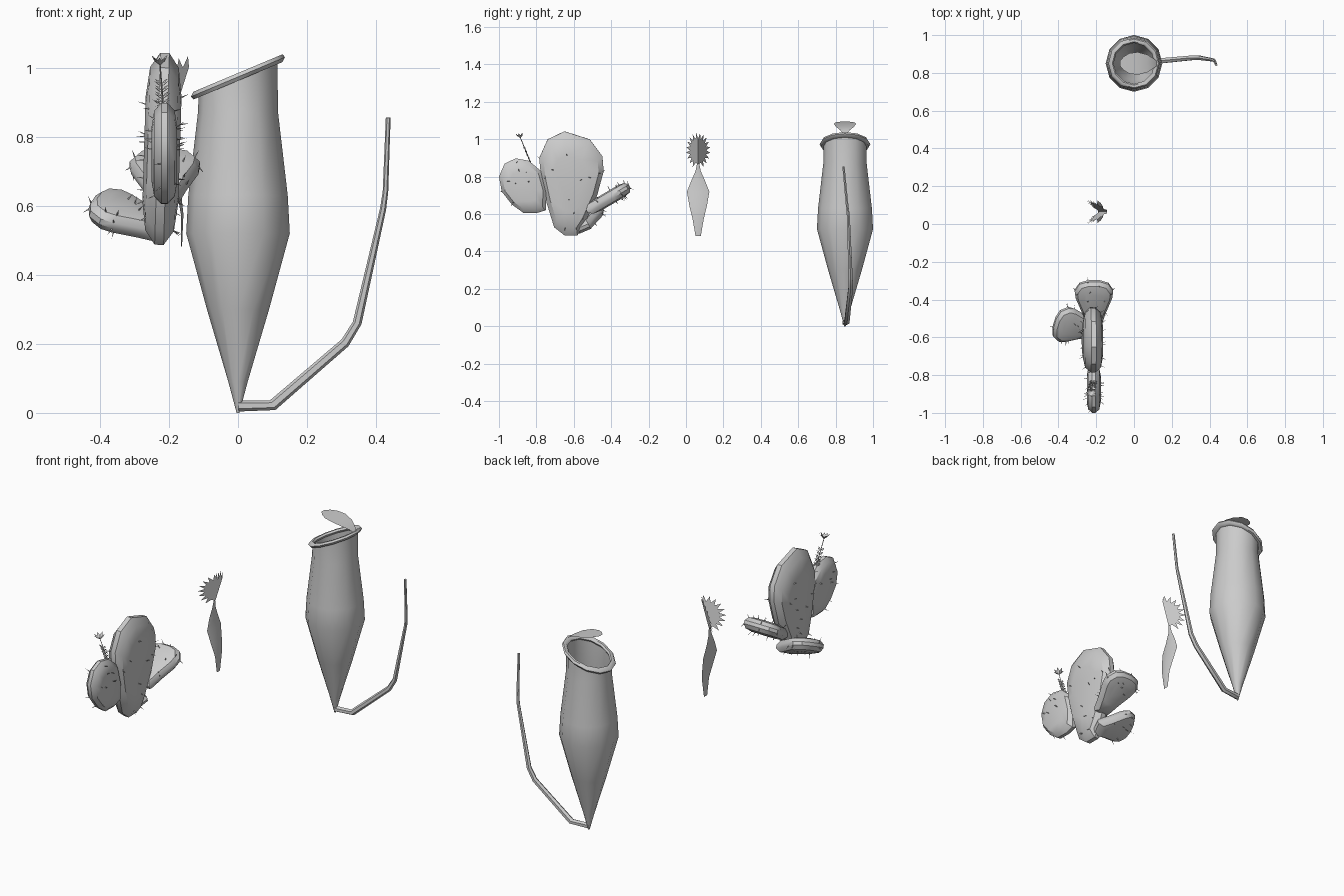
import bpy, math, random
from mathutils import Vector as V

if "Cube" in bpy.data.objects:
    bpy.data.objects.remove(bpy.data.objects["Cube"])

random.seed(4)


def make(name, verts, faces, smooth=None):
    me = bpy.data.meshes.new(name)
    me.from_pydata([tuple(v) for v in verts], [], faces)
    me.update()
    ob = bpy.data.objects.new(name, me)
    bpy.context.collection.objects.link(ob)
    if smooth:
        bpy.ops.object.select_all(action='DESELECT')
        bpy.context.view_layer.objects.active = ob
        ob.select_set(True)
        bpy.ops.object.shade_smooth_by_angle(angle=math.radians(smooth))
    return ob


def bridge(rows, n, closed_rows=False):
    """Quads between successive rings of n points."""
    last = rows if closed_rows else rows - 1
    return [(r * n + i, r * n + (i + 1) % n,
             (r + 1) % rows * n + (i + 1) % n, (r + 1) % rows * n + i)
            for r in range(last) for i in range(n)]


def tube(name, path, radii, n=6):
    path = [V(p) for p in path]
    vs = []
    for i, p in enumerate(path):
        d = (path[min(i + 1, len(path) - 1)] - path[max(i - 1, 0)]).normalized()
        a = V((0, 1, 0)) if abs(d.y) < .8 else V((1, 0, 0))
        s = d.cross(a).normalized()
        t = s.cross(d)
        for k in range(n):
            q = 2 * math.pi * k / n
            vs.append(p + radii[i] * (s * math.cos(q) + t * math.sin(q)))
    m = len(vs)
    caps = [tuple(range(n))[::-1], tuple(range(m - n, m))]
    return make(name, vs, bridge(len(path), n) + caps, 50)


# ---- pitcher: lathed body with a slanted mouth, open at the top
PY, SIDES, SLOPE = .85, 12, .42
profile = [(.004, 0), (.028, .09), (.09, .30), (.15, .52), (.144, .63), (.116, .87), (.114, .97)]
body = []
for j, (r, z) in enumerate(profile):
    for k in range(SIDES):
        a = 2 * math.pi * k / SIDES
        x = r * math.cos(a)
        body.append((x, PY + r * math.sin(a), z + (SLOPE * x if j == 6 else 0)))
make("pitcher_body", body, bridge(len(profile), SIDES) + [tuple(range(SIDES))[::-1]], 40)

# rim ring following the slanted mouth
rim = []
for k in range(SIDES):
    a = 2 * math.pi * k / SIDES
    for c in range(6):
        b = 2 * math.pi * c / 6
        r = .122 + .014 * math.cos(b)
        x = r * math.cos(a)
        rim.append((x, PY + r * math.sin(a), .973 + SLOPE * x + .013 * math.sin(b)))
make("pitcher_rim", rim, bridge(SIDES, 6, True), 50)


def strip(name, stations, smooth=40):
    """Sheet of (centre, edge offset) stations, folded on the midline."""
    vs, fs = [], []
    for c, w, fold in stations:
        c = V(c)
        vs += [c + V((fold, -w, 0)), c, c + V((fold, w, 0))]
    for i in range(len(stations) - 1):
        a = 3 * i
        fs += [(a, a + 1, a + 4, a + 3), (a + 1, a + 2, a + 5, a + 4)]
    return make(name, vs, fs, smooth)


# lid leaf hovering over the mouth
strip("pitcher_lid", [((x, PY, z), w, 0) for x, z, w in [
    (.125, 1.028, .010), (.105, 1.048, .025), (.07, 1.066, .047), (.02, 1.082, .06),
    (-.025, 1.089, .054), (-.055, 1.093, .036), (-.075, 1.095, .012)]])

# tendril from the pitcher's foot
tube("pitcher_tendril",
     [(0, .85, .02), (.10, .86, .022), (.31, .88, .203), (.345, .88, .26),
      (.42, .868, .59), (.427, .862, .64), (.435, .842, .855)],
     [.016, .016, .014, .013, .009, .008, .007])

# ---- snap trap: folded leaf plus two spiked lobes
TY = .065
strip("trap_leaf", [((x, TY, z), w, -.25 * w) for x, z, w in [
    (-.162, .482, .014), (-.158, .575, .03), (-.165, .64, .046), (-.178, .72, .06),
    (-.187, .78, .036), (-.19, .83, .014), (-.188, .87, .006)]])
hinge = V((.30, 0, .95)).normalized()
centre = V((-.163, TY, .935))
for side, label in ((-1, "front"), (1, "back")):
    out = V((-.76, side * .62, .08)).normalized()
    n = 10

    def at(angle, r):
        return centre + r * (hinge * math.cos(angle) + out * math.sin(angle))

    vs = [centre] + [at(math.pi * i / n, .07) for i in range(n + 1)]
    fs = [(0, i + 1, i + 2) for i in range(n)]
    for i in range(n - 1):
        vs.append(at(math.pi * (i + .5) / n, .103))
        fs.append((i + 1, len(vs) - 1, i + 2))
    make("trap_lobe_" + label, vs, fs)


# ---- cactus pads: rounded slabs from an outline, with tiny spines
def pad(name, base, w, u, outline, t, spines=16):
    base, w, u = V(base), V(w), V(u).normalized()
    w = (w - u * w.dot(u)).normalized()
    nrm = w.cross(u)
    pts = [base + w * a + u * b for a, b in outline]
    mid = sum(pts, V()) / len(pts)
    layers = [(.55, -1), (.85, -.8), (1, -.25), (1, .25), (.85, .8), (.55, 1)]
    n = len(pts)
    vs = [mid + (p - mid) * s + nrm * t * h for s, h in layers for p in pts]
    caps = [tuple(range(n))[::-1], tuple(range(5 * n, 6 * n))]
    make(name, vs, bridge(6, n) + caps, 35)
    sv, sf = [], []
    for k in range(spines):
        side = 1 if k % 2 else -1
        s, h = random.choice([(.3, 1), (.55, 1), (.85, .8), (.98, .3)])
        p = pts[random.randrange(n)]
        root = mid + (p - mid) * s + nrm * side * t * h
        d = (nrm * side + (p - mid).normalized() * s * .7
             + V([random.uniform(-.3, .3) for _ in range(3)])).normalized()
        a = d.orthogonal().normalized() * .0025
        i = len(sv)
        b = d.cross(a)
        sv += [root + a, root - a * .5 + b, root - a * .5 - b, root + d * .024]
        sf += [(i, i + 1, i + 3), (i + 1, i + 2, i + 3), (i + 2, i, i + 3)]
    make(name + "_spines", sv, sf)


Y, Z = (0, 1, 0), (0, 0, 1)
pad("cactus_main_pad", (-.243, 0, 0), Y, (.03, 0, 1),
    [(-.65, .487), (-.58, .487), (-.54, .55), (-.475, .70), (-.44, .83), (-.447, .91),
     (-.515, 1.0), (-.65, 1.043), (-.74, 1.0), (-.785, .90), (-.775, .80),
     (-.745, .66), (-.705, .53)], .052, 26)
pad("cactus_upper_pad", (-.213, 0, 0), Y, Z,
    [(-.80, .605), (-.75, .62), (-.745, .72), (-.775, .83), (-.84, .885), (-.91, .898),
     (-.97, .87), (-1.0, .80), (-.985, .72), (-.93, .65), (-.87, .607)], .037, 16)


def egg(half, length):
    right = [(.4, 0), (.62, .28), (.95, .62), (1, .78), (.75, .94), (.3, 1)]
    return [(a * half, b * length) for a, b in right] + \
           [(-a * half, b * length) for a, b in reversed(right)]


pad("cactus_rear_pad", (-.212, -.53, .615), (1, 0, 0), (0, .85, .5), egg(.102, .265), .036, 20)
pad("cactus_low_pad", (-.20, -.555, .525), (0, .86, .45), (-.22, .03, .085), egg(.10, .24), .036, 20)

# ---- flower stalk on the upper pad
foot, head = V((-.215, -.825, .86)), V((-.226, -.886, 1.01))
axis = (head - foot).normalized()
tube("flower_stem", [foot, head], [.003, .002], 4)
lv, lf = [], []


def blade(root, d, length, width, across):
    i = len(lv)
    m = root + d * length * .5
    lv.extend([root, m + across * width, root + d * length, m - across * width])
    lf.append((i, i + 1, i + 2, i + 3))


for lvl in range(5):
    for s in (-1, 1):
        d = (axis * .65 + V((s * .75, 0, 0))).normalized()
        blade(foot + axis * (.012 + lvl * .02), d, .03, .005, V((0, axis.z, -axis.y)))
        blade(foot + axis * (.02 + lvl * .02), d, .025, .003, V((-s * .65, 0, .75)))
make("stem_leaves", lv, lf)
lv, lf = [], []
for k in range(8):
    a = 2 * math.pi * k / 8
    ring = V((math.cos(a), math.sin(a), 0))
    blade(head - axis * .004, (ring * .75 + axis * .75).normalized(), .04, .008, V((-ring.y, ring.x, 0)))
make("flower_petals", lv, lf)
